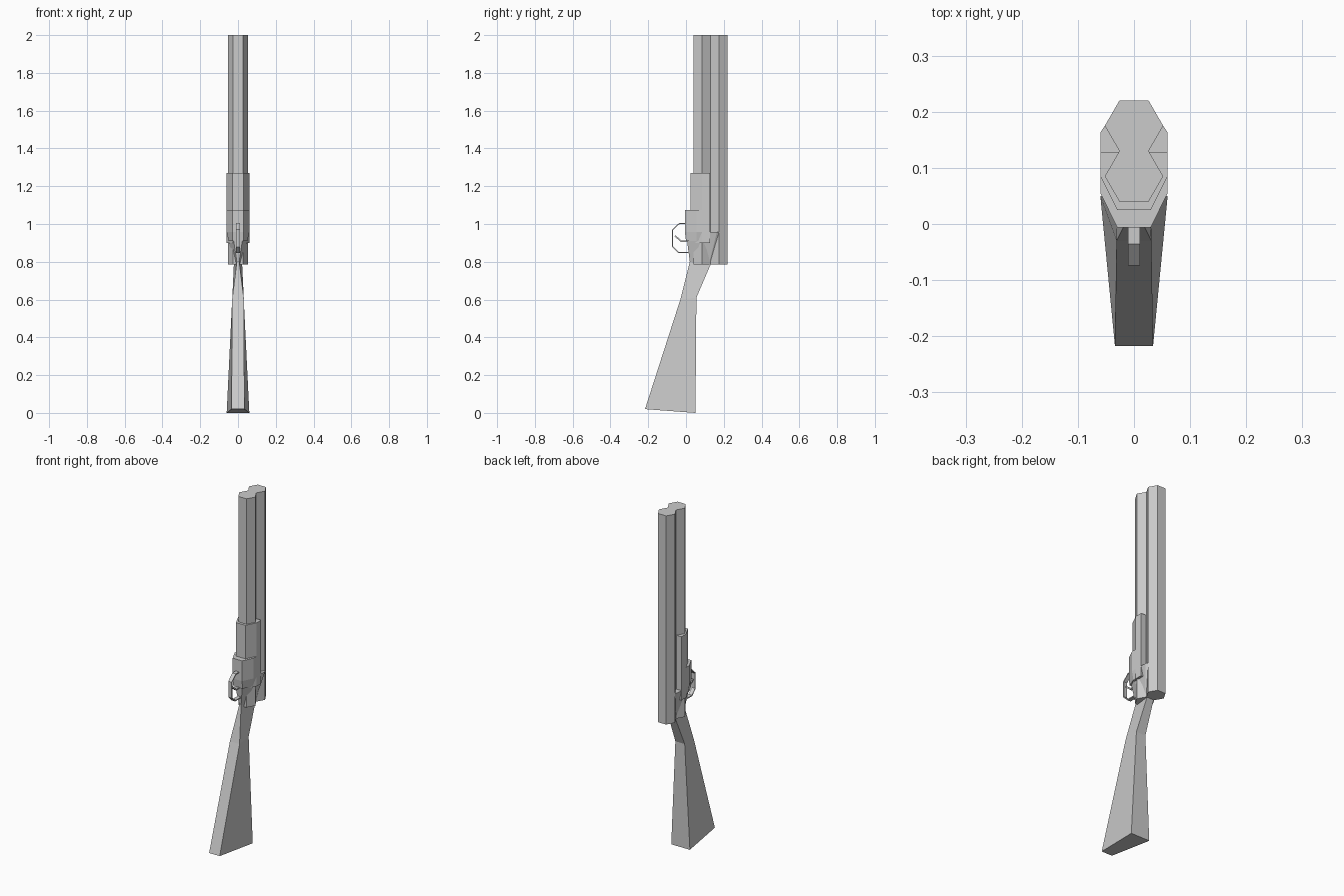
import bpy
import bmesh
import math

old = bpy.data.objects.get("Cube")
if old:
    bpy.data.objects.remove(old, do_unlink=True)

# Single plain grey material
grey = bpy.data.materials.new("plain grey")
grey.use_nodes = True
grey.diffuse_color = (0.6, 0.6, 0.6, 1)
grey.node_tree.nodes["Principled BSDF"].inputs["Base Color"].default_value = (0.6, 0.6, 0.6, 1)


def finish(name, bm):
    bmesh.ops.recalc_face_normals(bm, faces=bm.faces)
    mesh = bpy.data.meshes.new(name)
    bm.to_mesh(mesh)
    bm.free()
    mesh.materials.append(grey)
    obj = bpy.data.objects.new(name, mesh)
    bpy.context.collection.objects.link(obj)
    return obj


def loft(name, rings):
    """Skin closed rings of (x, y, z) points and cap both ends."""
    bm = bmesh.new()
    loops = [[bm.verts.new(p) for p in ring] for ring in rings]
    n = len(loops[0])
    for a, b in zip(loops, loops[1:]):
        for i in range(n):
            j = (i + 1) % n
            bm.faces.new((a[i], a[j], b[j], b[i]))
    bm.faces.new(loops[0])
    bm.faces.new(loops[-1])
    return finish(name, bm)


def mirrored(half):
    """Close a half outline, listed front to back on +x, across x = 0."""
    return half + [(-x, y, z) for x, y, z in reversed(half)]


def prism(name, half, z0, z1):
    return loft(name, [mirrored([(x, y, z) for x, y in half]) for z in (z0, z1)])


def strip(name, path, half_width, thickness):
    """Flat bent metal strip following a (y, z) path."""
    bm = bmesh.new()
    rows = [[bm.verts.new((x, y, z)) for x in (-half_width, half_width)] for y, z in path]
    for a, b in zip(rows, rows[1:]):
        bm.faces.new((a[0], a[1], b[1], b[0]))
    obj = finish(name, bm)
    mod = obj.modifiers.new("thickness", "SOLIDIFY")
    mod.thickness = thickness
    mod.offset = 0
    return obj


# Two stacked hexagonal barrels
for name, y in (("front_barrel", 0.085), ("rear_barrel", 0.175)):
    hexagon = [(0.052 * math.cos(math.radians(a)), y + 0.052 * math.sin(math.radians(a)))
               for a in (-60, 0, 60)]
    prism(name, hexagon, 0.785, 2.0)

# Sleeve around the front barrel
prism("barrel_sleeve", [(0.03, 0.025), (0.06, 0.085), (0.06, 0.128)], 0.9, 1.27)

# Action block, stepped forward with a sloping underside
block = [(0.03, -0.006), (0.06, 0.055), (0.06, 0.085)]
base = [(0.03, 0.0), (0.05, 0.055), (0.05, 0.085)]
loft("action_block", [
    mirrored([(x, y, 0.91) for x, y in base]),
    mirrored([(x, y, 0.957) for x, y in block]),
    mirrored([(x, y, 1.075) for x, y in block])])

# Flared head joining the stock to the barrels
loft("stock_head", [
    mirrored([(0.006, 0.02, 0.80), (0.02, 0.07, 0.79), (0.024, 0.12, 0.785), (0.022, 0.13, 0.785)]),
    mirrored([(0.03, 0.0, 0.957), (0.06, 0.06, 0.957), (0.06, 0.163, 0.957), (0.05, 0.178, 0.957)])])

# Stock, from the butt up to the narrow wrist
loft("stock", [mirrored(half) for half in (
    [(0.034, -0.217, 0.02), (0.06, 0.05, 0.0)],
    [(0.031, -0.03, 0.60), (0.03, 0.055, 0.61)],
    [(0.006, 0.02, 0.80), (0.022, 0.13, 0.785)])])

# Trigger and its guard
strip("trigger_guard", [(0.01, 1.003), (-0.035, 1.003), (-0.071, 0.97),
                        (-0.071, 0.88), (-0.04, 0.85), (0.02, 0.85)], 0.011, 0.006)
strip("trigger", [(0.02, 0.91), (-0.025, 0.908), (-0.058, 0.937)], 0.007, 0.008)
